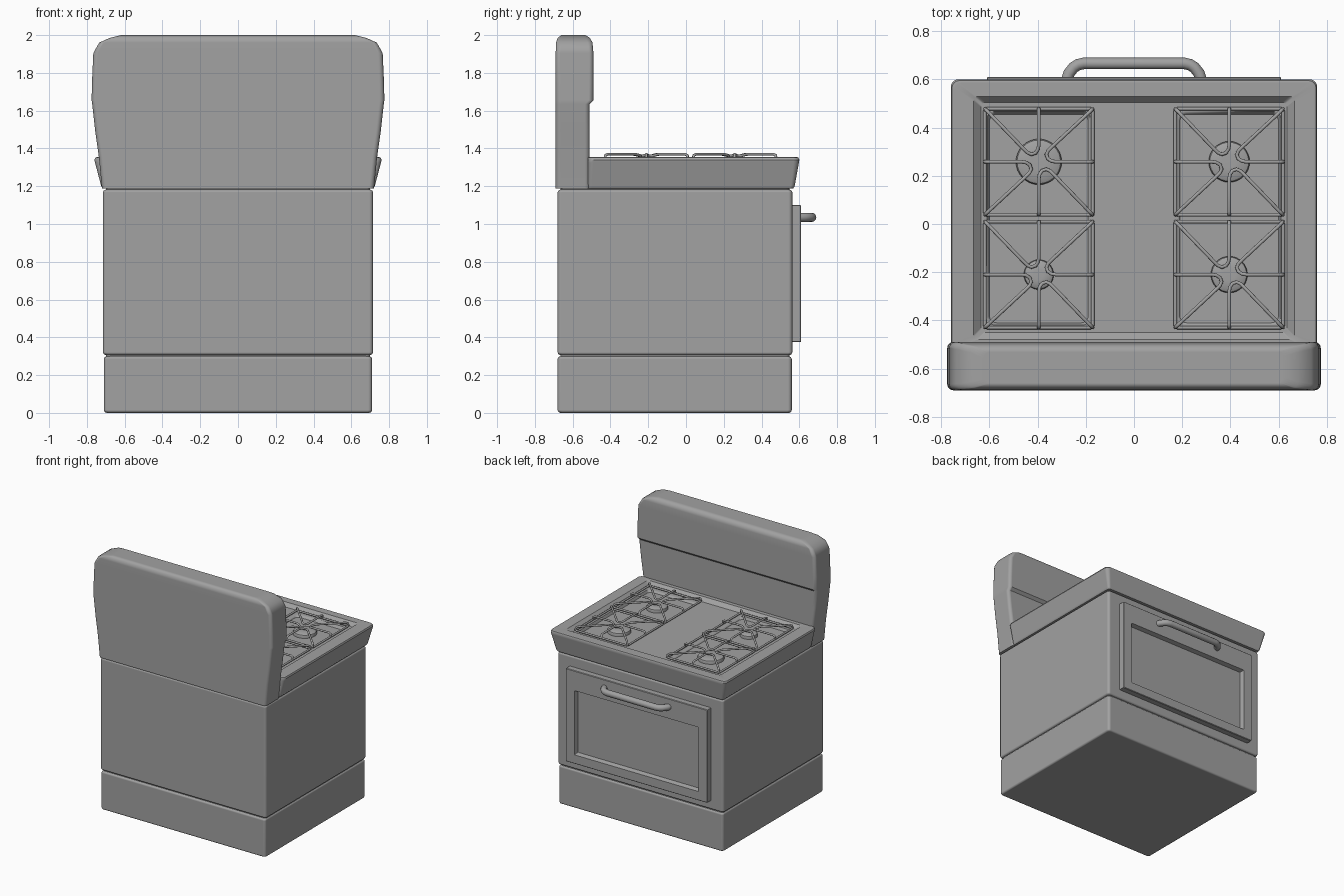
import bpy, bmesh, math
from mathutils import Vector

if "Cube" in bpy.data.objects:
    bpy.data.objects.remove(bpy.data.objects["Cube"])

enamel = bpy.data.materials.new("dark_grey_enamel")
enamel.diffuse_color = (0.36, 0.36, 0.36, 1)
enamel.use_nodes = True
enamel.node_tree.nodes["Principled BSDF"].inputs["Base Color"].default_value = enamel.diffuse_color


def rect(x0, x1, y0, y1, z, r=0.02, n=4):
    """Rounded rectangle ring at height z."""
    pts = []
    for cx, cy, a in ((x1 - r, y1 - r, 0), (x0 + r, y1 - r, 90), (x0 + r, y0 + r, 180), (x1 - r, y0 + r, 270)):
        for i in range(n + 1):
            t = math.radians(a + 90 * i / n)
            pts.append(Vector((cx + r * math.cos(t), cy + r * math.sin(t), z)))
    return pts


def disc(cx, cy, r, z, n=32):
    return [Vector((cx + r * math.cos(math.tau * i / n), cy + r * math.sin(math.tau * i / n), z)) for i in range(n)]


def finish(ob, angle=35):
    """Material and smooth shading."""
    ob.data.materials.clear()
    ob.data.materials.append(enamel)
    bpy.ops.object.select_all(action='DESELECT')
    ob.select_set(True)
    bpy.context.view_layer.objects.active = ob
    bpy.ops.object.shade_smooth_by_angle(angle=math.radians(angle))


def flatten_panels(ob):
    """Keep large panels evenly shaded."""
    mod = ob.modifiers.new("panel_normals", 'WEIGHTED_NORMAL')
    mod.keep_sharp = True
    mod.weight = 100


def loft(name, rings, angle=35, weighted=True):
    """Skin a stack of rings and cap both ends."""
    bm = bmesh.new()
    vs = [[bm.verts.new(p) for p in ring] for ring in rings]
    n = len(vs[0])
    for a, b in zip(vs, vs[1:]):
        for i in range(n):
            j = (i + 1) % n
            bm.faces.new((a[i], a[j], b[j], b[i]))
    bm.faces.new(vs[0][::-1])
    bm.faces.new(vs[-1])
    bmesh.ops.recalc_face_normals(bm, faces=bm.faces)
    me = bpy.data.meshes.new(name)
    bm.to_mesh(me)
    bm.free()
    ob = bpy.data.objects.new(name, me)
    bpy.context.collection.objects.link(ob)
    finish(ob, angle)
    if weighted:
        flatten_panels(ob)
    return ob


def box(name, w, y0, y1, z0, z1, b=0.015):
    """Box with softened edges."""
    rings = []
    for z, d in ((z0, b), (z0 + b * .3, b * .3), (z0 + b, 0), (z1 - b, 0), (z1 - b * .3, b * .3), (z1, b)):
        rings.append(rect(-w + d, w - d, y0 + d, y1 - d, z))
    return loft(name, rings, 50)


def tubes(name, paths, radius, res=3):
    """Round rods along paths of (points, closed)."""
    cu = bpy.data.curves.new(name, 'CURVE')
    cu.dimensions = '3D'
    cu.bevel_depth = radius
    cu.bevel_resolution = res
    cu.use_fill_caps = True
    for pts, closed in paths:
        sp = cu.splines.new('POLY')
        sp.points.add(len(pts) - 1)
        for p, co in zip(sp.points, pts):
            p.co = (*co, 1)
        sp.use_cyclic_u = closed
    ob = bpy.data.objects.new(name, cu)
    bpy.context.collection.objects.link(ob)
    bpy.ops.object.select_all(action='DESELECT')
    ob.select_set(True)
    bpy.context.view_layer.objects.active = ob
    bpy.ops.object.convert(target='MESH')
    ob = bpy.context.view_layer.objects.active
    finish(ob, 50)
    return ob


# Plinth and oven body, with a core closing the grooves between them
box("base", 0.71, -0.68, 0.56, 0.0, 0.30)
box("oven_body", 0.715, -0.68, 0.563, 0.306, 1.182)
box("inner_core", 0.70, -0.665, 0.548, 0.25, 1.20)

# Flared cooktop with recessed tray
cooktop = loft("cooktop", [
    rect(-.715, .715, -.52, .568, 1.188),
    rect(-.724, .724, -.52, .575, 1.20),
    rect(-.757, .757, -.52, .598, 1.325, .03),
    rect(-.76, .76, -.52, .60, 1.34, .03),
    rect(-.755, .755, -.52, .595, 1.351, .03),
    rect(-.745, .745, -.515, .585, 1.355, .03),
    rect(-.665, .665, -.48, .53, 1.355),
    rect(-.635, .635, -.45, .505, 1.328),
], weighted=False)

# Shallow wells under the grates
for s, side in ((-1, "left"), (1, "right")):
    c = s * 0.395
    cutter = loft("well_cutter_" + side, [
        rect(c - .205, c + .205, -.41, .455, 1.308, .03),
        rect(c - .215, c + .215, -.42, .47, 1.33, .03),
        rect(c - .215, c + .215, -.42, .47, 1.345, .03),
    ], weighted=False)
    cutter.hide_render = True
    cutter.hide_set(True)
    mod = cooktop.modifiers.new("well_" + side, 'BOOLEAN')
    mod.operation = 'DIFFERENCE'
    mod.object = cutter
flatten_panels(cooktop)

# Backguard with thicker upper half and rounded top
rows = [(1.188, .72, -.69, -.51), (1.35, .736, -.69, -.51), (1.50, .757, -.69, -.51),
        (1.635, .772, -.69, -.51), (1.655, .775, -.69, -.49), (1.75, .773, -.69, -.49),
        (1.905, .766, -.69, -.49), (1.96, .735, -.688, -.495), (1.985, .68, -.68, -.508),
        (2.0, .62, -.66, -.532)]
loft("backguard", [rect(-w, w, y0, y1, z, .025) for z, w, y0, y1 in rows], 44)


# Oven door with sunken panel
def upright(x, z0, z1, y, r):
    return [Vector((p.x, p.z, p.y)) for p in rect(-x, x, z0, z1, y, r, 2)]


loft("oven_door", [
    upright(.61, .375, 1.10, .55, .006),
    upright(.61, .375, 1.10, .606, .006),
    upright(.606, .379, 1.096, .61, .006),
    upright(.535, .445, .945, .61, .006),
    upright(.525, .455, .935, .578, .006),
])

# Door handle
half = [(.278, .60), (.27, .625), (.25, .65), (.232, .661), (.21, .666)]
path = [(-x, y, 1.035) for x, y in half] + [(x, y, 1.035) for x, y in half[::-1]]
tubes("door_handle", [(path, False)], .024, 4)

# Grates: frame plus four hooked fingers turned about the centre
LOW, HIGH = 1.343, 1.369
hook = [(0, .220, LOW), (0, .218, HIGH - .006), (0, .206, HIGH), (0, .07, HIGH), (-.003, .052, 1.366),
        (-.013, .037, 1.362), (-.03, .031, 1.361), (-.046, .038, 1.364), (-.064, .056, HIGH),
        (-.206, .206, HIGH), (-.217, .217, HIGH - .006), (-.219, .219, LOW)]
burners = [("back_left", -.395, .258, .095), ("back_right", .395, .258, .085),
           ("front_left", -.395, -.21, .062), ("front_right", .395, -.21, .076)]
for name, cx, cy, r in burners:
    paths = [(rect(cx - .224, cx + .224, cy - .22, cy + .22, LOW, .012, 3), True)]
    for k in range(4):
        c, s = math.cos(k * math.pi / 2), math.sin(k * math.pi / 2)
        paths.append(([(cx + (c * x - s * y) * 1.018, cy + s * x + c * y, z) for x, y, z in hook], False))
    tubes("grate_" + name, paths, .0075)
    # Burner cap
    loft("burner_" + name, [disc(cx, cy, r * f, z) for f, z in
                            ((1, 1.30), (1, 1.322), (.95, 1.33), (.75, 1.337), (.35, 1.341))])
